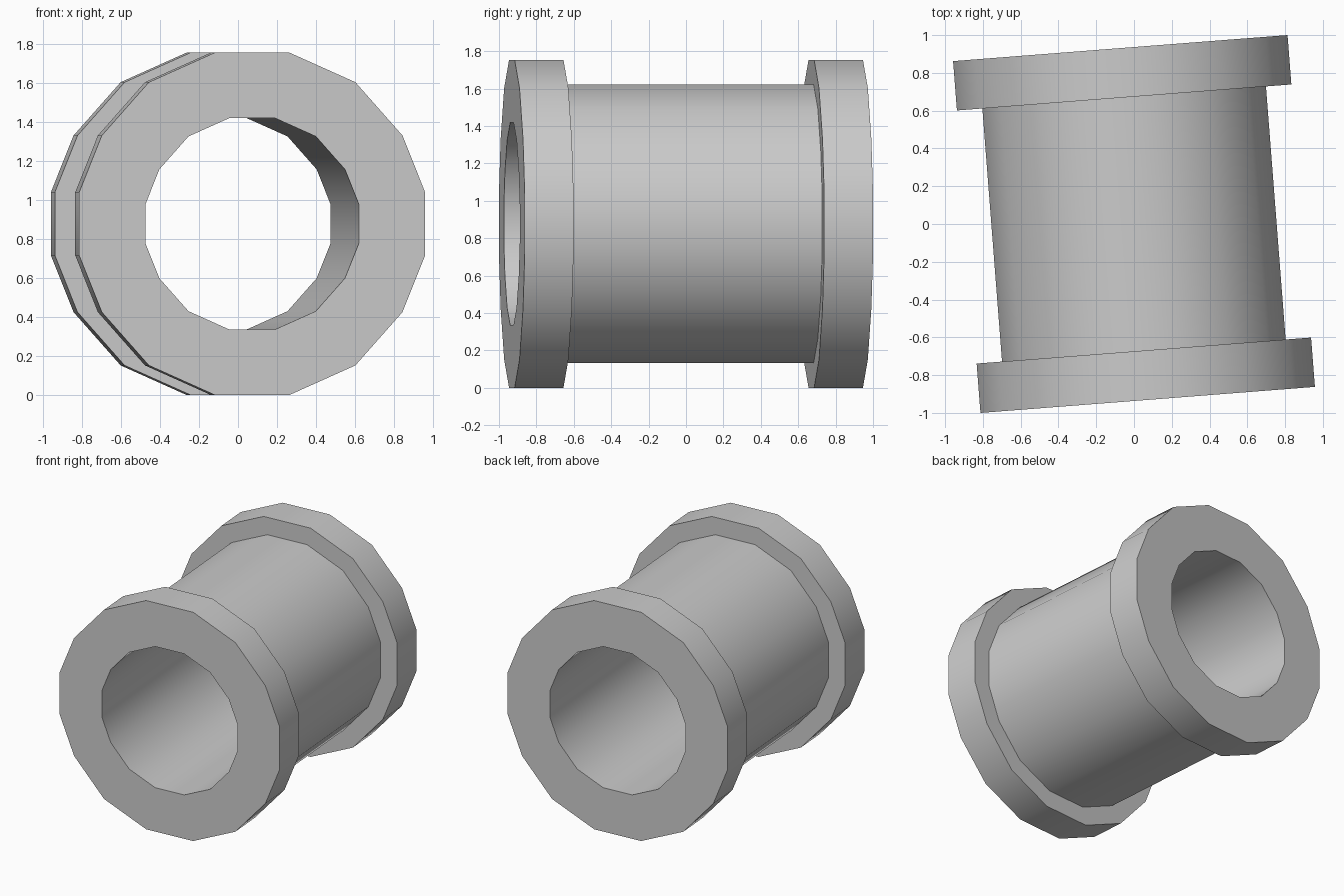
import bpy, bmesh, math
from mathutils import Matrix

if "Cube" in bpy.data.objects:
    bpy.data.objects.remove(bpy.data.objects["Cube"])

# One quarter of the 16-sided cross-section (x, z), mirrored to a full ring
quarter = [(0.888, 0.162), (0.772, 0.452), (0.53, 0.725), (0.19, 0.877)]
half = quarter + [(-x, z) for x, z in reversed(quarter)]
ring16 = half + [(-x, -z) for x, z in half]

# Spool outline: (position along the axis, scale of the cross-section)
END, INNER = 0.934, 0.672
BORE, BARREL, FLANGE = 0.617, 0.848, 1.0
outline = [(-END, BORE), (-END, FLANGE), (-INNER, FLANGE), (-INNER, BARREL),
           (INNER, BARREL), (INNER, FLANGE), (END, FLANGE), (END, BORE)]

# Skin the outline into a closed hollow spool
bm = bmesh.new()
rings = [[bm.verts.new((x * s, y, z * s)) for x, z in ring16] for y, s in outline]
n = len(ring16)
for a, b in zip(rings, rings[1:] + rings[:1]):
    for i in range(n):
        j = (i + 1) % n
        bm.faces.new((a[i], a[j], b[j], b[i]))
bmesh.ops.recalc_face_normals(bm, faces=bm.faces)

# Lift to the ground and turn slightly about z
bm.transform(Matrix.Translation((0, 0, 0.877)) @ Matrix.Rotation(math.radians(4.45), 4, 'Z'))

mesh = bpy.data.meshes.new("flanged_spool")
bm.to_mesh(mesh)
bm.free()
spool = bpy.data.objects.new("flanged_spool", mesh)
bpy.context.collection.objects.link(spool)

# Smooth walls, sharp rims
bpy.context.view_layer.objects.active = spool
spool.select_set(True)
bpy.ops.object.shade_smooth_by_angle(angle=math.radians(35))
